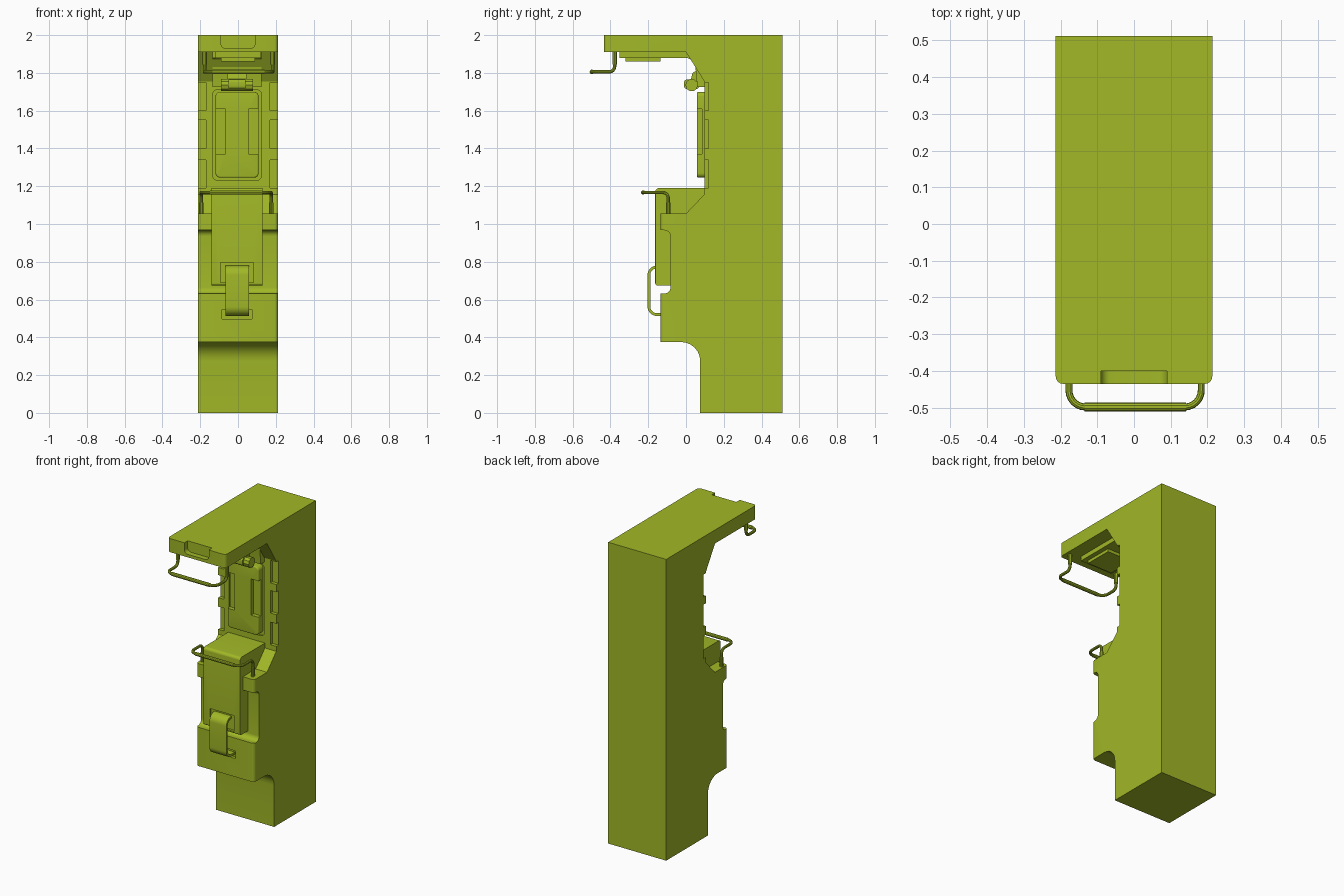
import bpy, bmesh, math
from mathutils import Vector

if "Cube" in bpy.data.objects:
    bpy.data.objects.remove(bpy.data.objects["Cube"])

HW = 0.213      # half width of the body
CX = -0.005     # centre line of the fitted parts
mat = bpy.data.materials.new("lime")
mat.diffuse_color = (0.36, 0.48, 0.02, 1)
mat.use_nodes = True
mat.node_tree.nodes["Principled BSDF"].inputs["Base Color"].default_value = mat.diffuse_color


def fillet(pts, closed=True, n=6):
    """Points are coordinates plus a corner radius; round every corner."""
    out, m = [], len(pts)
    for i, q in enumerate(pts):
        p, r = Vector(q[:-1]), q[-1]
        if r == 0 or (not closed and i in (0, m - 1)):
            out.append(p)
            continue
        a = p + (Vector(pts[i - 1][:-1]) - p).normalized() * r
        b = p + (Vector(pts[(i + 1) % m][:-1]) - p).normalized() * r
        for k in range(n + 1):
            t = k / n
            u, v, w = (1 - t) ** 2, 1.414 * t * (1 - t), t * t
            out.append((a * u + p * v + b * w) / (u + v + w))
    return out


def finish(name, bm):
    bmesh.ops.recalc_face_normals(bm, faces=bm.faces)
    me = bpy.data.meshes.new(name)
    bm.to_mesh(me)
    bm.free()
    ob = bpy.data.objects.new(name, me)
    bpy.context.collection.objects.link(ob)
    me.materials.append(mat)
    return ob


def prism(name, pts, axis, a, b, bevel=0, pick=None):
    """Extrude a profile: axis x takes (y,z) points, axis y takes (x,z)."""
    bm = bmesh.new()
    put = (lambda p, s: (s, p[0], p[1])) if axis == "x" else (lambda p, s: (p[0], s, p[1]))
    f = bm.faces.new([bm.verts.new(put(p, a)) for p in pts])
    r = bmesh.ops.extrude_face_region(bm, geom=[f])
    d = Vector((b - a, 0, 0)) if axis == "x" else Vector((0, b - a, 0))
    bmesh.ops.translate(bm, verts=[v for v in r["geom"] if isinstance(v, bmesh.types.BMVert)], vec=d)
    bmesh.ops.recalc_face_normals(bm, faces=bm.faces)
    if bevel:
        es = [e for e in bm.edges if pick(e)]
        bmesh.ops.bevel(bm, geom=es, offset=bevel, segments=4, profile=0.5, affect="EDGES")
    return finish(name, bm)


def box(name, x0, x1, y0, y1, z0, z1):
    return prism(name, [(x0, z0), (x1, z0), (x1, z1), (x0, z1)], "y", y0, y1)


def rrect(x0, x1, z0, z1, r):
    return fillet([(x0, z0, r), (x1, z0, r), (x1, z1, r), (x0, z1, r)])


def select(ob):
    bpy.ops.object.select_all(action="DESELECT")
    ob.select_set(True)
    bpy.context.view_layer.objects.active = ob


def cut(ob, cutters):
    for c in cutters:
        m = ob.modifiers.new("cut", "BOOLEAN")
        m.operation, m.object, m.solver = "DIFFERENCE", c, "EXACT"
        select(ob)
        bpy.ops.object.modifier_apply(modifier=m.name)
        bpy.data.objects.remove(c)


def tube(name, pts, r):
    cu = bpy.data.curves.new(name, "CURVE")
    cu.dimensions, cu.bevel_depth = "3D", r
    cu.bevel_resolution, cu.use_fill_caps = 3, True
    path = fillet(pts, closed=False)
    s = cu.splines.new("POLY")
    s.points.add(len(path) - 1)
    for sp, p in zip(s.points, path):
        sp.co = (*p, 1)
    ob = bpy.data.objects.new(name, cu)
    bpy.context.collection.objects.link(ob)
    cu.materials.append(mat)
    select(ob)
    bpy.ops.object.convert(target="MESH")


def handle(name, cx, w, y_post, y_bar, z_base, z_bar, r, sleeve):
    """Bent wire handle with thicker feet and a thicker grip."""
    L, R = cx - w, cx + w
    tube(name, [(L, y_post, z_base, 0), (L, y_post, z_bar, 0.03), (L, y_bar, z_bar, 0.045),
                (R, y_bar, z_bar, 0.045), (R, y_post, z_bar, 0.03), (R, y_post, z_base, 0)], r)
    for side, x in (("left", L), ("right", R)):
        tube(f"{name}_foot_{side}", [(x, y_post, z_base, 0), (x, y_post, z_base + sleeve, 0)], r * 1.3)
    tube(name + "_grip", [(cx - 0.138, y_bar, z_bar, 0), (cx + 0.138, y_bar, z_bar, 0)], r * 1.3)


# main body from its side profile, front vertical corners rounded
profile = fillet([
    (0.512, 0, 0), (0.512, 2, 0), (-0.435, 2, 0), (-0.435, 1.91, 0), (0, 1.91, 0),
    (0.097, 1.755, 0), (0.097, 1.157, 0), (0, 1.055, 0), (-0.135, 1.055, 0), (-0.135, 0.967, 0),
    (-0.082, 0.967, 0.032), (-0.082, 0.632, 0.032), (-0.135, 0.632, 0), (-0.135, 0.375, 0),
    (0.075, 0.375, 0.1), (0.075, 0, 0)])


def upright(e, y):
    a, b = (v.co for v in e.verts)
    return abs(a.z - b.z) > 0.05 and all(abs(c.x) > 0.2 and abs(c.y - y) < 1e-4 for c in (a, b))


body = prism("body", profile, "x", -HW, HW, 0.02,
             lambda e: upright(e, -0.435) or upright(e, -0.135))
cutters = [prism("lid_notch", rrect(-0.09, 0.09, 1.93, 2.1, 0.025), "y", -0.6, -0.4),
           prism("door_recess", rrect(CX - 0.13, CX + 0.13, 1.23, 1.712, 0.03), "y", 0, 0.108),
           box("strap_slot", CX - 0.08, CX + 0.08, -0.3, -0.115, 0.497, 0.548)]
for s in (-1, 1):
    for z in (1.19, 1.4, 1.6):
        x0, x1 = sorted((s * 0.17, s * 0.3))
        cutters.append(box("side_notch", x0, x1, 0, 0.12, z, z + 0.15))
cut(body, cutters)

# cover above the roller
prism("roller_cover", fillet([(-0.02, 1.93, 0), (-0.02, 1.88, 0), (0.045, 1.88, 0.05),
                              (0.06, 1.725, 0), (0.15, 1.725, 0), (0.15, 1.93, 0)]),
      "x", CX - 0.13, CX + 0.13)

# plates under the lid
prism("lid_plate", [(-0.353, 1.92), (-0.353, 1.88), (0, 1.88), (0, 1.92)], "x", -0.12, 0.12)
box("lid_pad", -0.09, 0.09, -0.32, -0.135, 1.86, 1.885)

# door with two finger grips
door = prism("door", rrect(CX - 0.114, CX + 0.114, 1.245, 1.7, 0.025), "y", 0.058, 0.12, 0.008,
             lambda e: all(abs(v.co.y - 0.058) < 1e-4 for v in e.verts))
cut(door, [box("grip", CX + a, CX + b, 0, 0.085, 1.37, 1.61) for a, b in ((-0.2, -0.06), (0.06, 0.2))])

# roller with its arm and centre clip
tube("roller", [(CX - 0.085, 0.03, 1.735, 0), (CX + 0.085, 0.03, 1.735, 0)], 0.033)
prism("roller_clip", rrect(-0.01, 0.07, 1.715, 1.765, 0.015), "x", CX - 0.045, CX + 0.045)
prism("roller_arm", [(0.02, 1.745), (0.035, 1.8), (0.07, 1.82), (0.07, 1.74)], "x", CX - 0.05, CX + 0.05)

# front canister
can = prism("canister", fillet([(-0.163, 0.675, 0.012), (-0.05, 0.675, 0), (0.12, 1.0, 0),
                                (0.12, 1.19, 0), (-0.163, 1.19, 0.02)]),
            "x", CX - 0.135, CX + 0.135, 0.02, lambda e: abs(e.verts[0].co.y + 0.163) < 1e-4
            and abs(e.verts[1].co.y + 0.163) < 1e-4 and abs(e.verts[0].co.z - e.verts[1].co.z) > 0.1)
cut(can, [box("catch_slot", CX - 0.088, CX + 0.088, -0.3, -0.148, 0.69, 0.795)])

# latch strap: outer path and inset return path
outer = fillet([(-0.13, 0.78, 0), (-0.204, 0.78, 0.05), (-0.204, 0.513, 0.05), (-0.11, 0.513, 0)], False, 8)
inner = fillet([(-0.13, 0.765, 0), (-0.189, 0.765, 0.035), (-0.189, 0.528, 0.035), (-0.11, 0.528, 0)], False, 8)
prism("latch_strap", outer + inner[::-1], "x", CX - 0.062, CX + 0.062)

# wire handles
handle("upper_handle", 0.003, 0.18, -0.378, -0.498, 1.915, 1.805, 0.0095, -0.07)
handle("lower_handle", -0.01, 0.185, -0.094, -0.227, 1.05, 1.167, 0.009, 0.065)

# smooth shading with sharp corners
for ob in list(bpy.context.collection.objects):
    if ob.type == "MESH":
        select(ob)
        bpy.ops.object.shade_smooth_by_angle(angle=math.radians(30))
